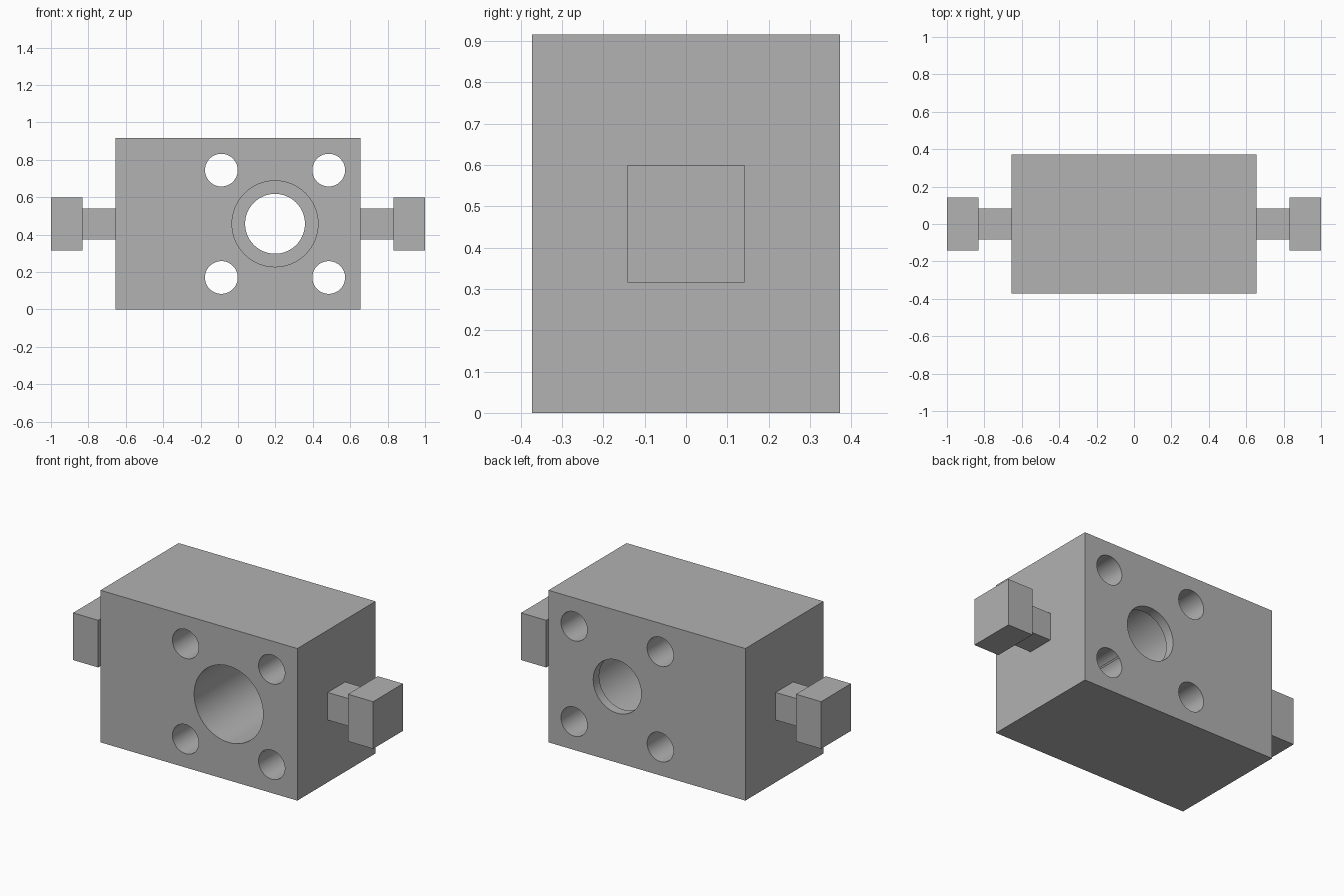
import bpy
import math

cube = bpy.data.objects.get("Cube")
if cube:
    bpy.data.objects.remove(cube, do_unlink=True)

grey = bpy.data.materials.new("plain_grey")
grey.use_nodes = True
GREY = (0.445, 0.445, 0.445, 1)
grey.diffuse_color = GREY
grey.node_tree.nodes["Principled BSDF"].inputs["Base Color"].default_value = GREY

HALF_DEPTH = 0.372
HEIGHT = 0.916
MID = HEIGHT / 2
BODY_X = 0.656


def box(name, x0, x1, half_y, half_z):
    """Box spanning x0..x1, centred on the body's mid height."""
    bpy.ops.mesh.primitive_cube_add(size=1, location=((x0 + x1) / 2, 0, MID))
    ob = bpy.context.object
    ob.name = name
    ob.scale = (abs(x1 - x0), 2 * half_y, 2 * half_z)
    bpy.ops.object.transform_apply(location=False, rotation=False, scale=True)
    ob.data.materials.append(grey)
    return ob


def drill(target, x, z, radius, y0, y1):
    """Cut a round hole along y, from y0 to y1."""
    bpy.ops.mesh.primitive_cylinder_add(
        vertices=64, radius=radius, depth=y1 - y0,
        location=(x, (y0 + y1) / 2, z), rotation=(math.pi / 2, 0, 0))
    cutter = bpy.context.object
    cutter.name = "hole_cutter"
    cutter.hide_render = True
    cutter.data.materials.append(grey)
    mod = target.modifiers.new("hole", 'BOOLEAN')
    mod.operation = 'DIFFERENCE'
    mod.solver = 'EXACT'
    mod.object = cutter
    bpy.ops.object.select_all(action='DESELECT')
    target.select_set(True)
    bpy.context.view_layer.objects.active = target
    bpy.ops.object.modifier_apply(modifier=mod.name)
    bpy.data.objects.remove(cutter, do_unlink=True)


# Main block
body = box("body", -BODY_X, BODY_X, HALF_DEPTH, MID)

# Stepped bore: wide from the front, narrow through the thin back lip
BORE_X = 0.198
LIP = 0.057
drill(body, BORE_X, MID, 0.23, -HALF_DEPTH - 0.1, HALF_DEPTH - LIP)
drill(body, BORE_X, MID, 0.16, 0, HALF_DEPTH + 0.1)

# Four bolt holes around the bore
for sx in (-1, 1):
    for sz in (-1, 1):
        drill(body, BORE_X + sx * 0.287, MID + sz * 0.287, 0.0875,
              -HALF_DEPTH - 0.1, HALF_DEPTH + 0.1)
bpy.ops.object.shade_smooth_by_angle(angle=math.radians(30))

# Square neck and head on each side
for side, s in (("left", 1), ("right", -1)):
    box(side + "_neck", s * BODY_X, s * 0.832, 0.083, 0.083)
    box(side + "_head", s * 0.832, s * 1.0, 0.142, 0.142)
